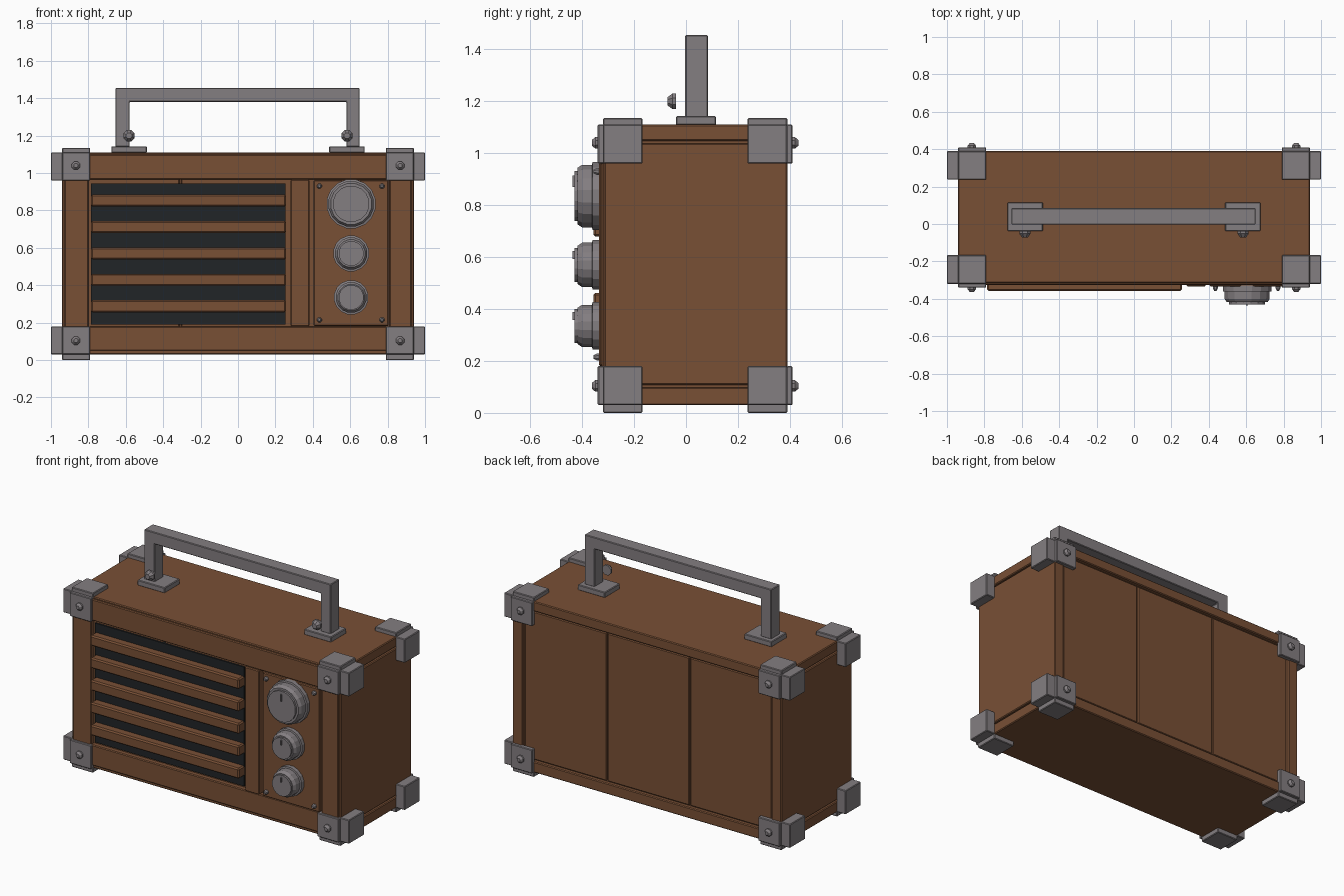
import bpy, math
from mathutils import Vector

cube = bpy.data.objects.get("Cube")
if cube:
    bpy.data.objects.remove(cube, do_unlink=True)


def material(name, colour):
    m = bpy.data.materials.new(name)
    m.use_nodes = True
    m.diffuse_color = (*colour, 1)
    bsdf = next(n for n in m.node_tree.nodes if n.type == 'BSDF_PRINCIPLED')
    bsdf.inputs["Base Color"].default_value = (*colour, 1)
    return m


WOOD = material("brown wood", (0.19, 0.08, 0.036))
METAL = material("grey metal", (0.23, 0.21, 0.22))
DARK = material("black grille", (0.015, 0.018, 0.02))


def build(name, verts, faces, mat, bevel=0.0):
    mesh = bpy.data.meshes.new(name)
    mesh.from_pydata(verts, [], faces)
    mesh.materials.append(mat)
    ob = bpy.data.objects.new(name, mesh)
    bpy.context.collection.objects.link(ob)
    if bevel:
        mod = ob.modifiers.new("edge", 'BEVEL')
        mod.width, mod.segments = bevel, 1
    return ob


def box(name, xs, ys, zs, mat=WOOD, bevel=0.005):
    """Box given by its extents on each axis."""
    xs, ys, zs = sorted(xs), sorted(ys), sorted(zs)
    verts = [(x, y, z) for x in xs for y in ys for z in zs]
    faces = [(0, 1, 3, 2), (4, 6, 7, 5), (0, 4, 5, 1),
             (2, 3, 7, 6), (0, 2, 6, 4), (1, 5, 7, 3)]
    return build(name, verts, faces, mat, bevel)


def lathe(name, x, z, profile, sides=16, facing=-1, mat=METAL):
    """Turned part about the y axis; profile is (radius, y), facing -1 for front."""
    verts, faces = [], []
    for r, y in profile:
        for i in range(sides):
            a = 2 * math.pi * (i + 0.5) / sides
            verts.append((x + r * math.cos(a), y, z + r * math.sin(a)))
    for k in range(len(profile) - 1):
        for i in range(sides):
            j = (i + 1) % sides
            f = (k * sides + i, k * sides + j, (k + 1) * sides + j, (k + 1) * sides + i)
            faces.append(f if facing < 0 else f[::-1])
    last = (len(profile) - 1) * sides
    ends = [tuple(range(sides))[::-1], tuple(range(last, last + sides))]
    faces += ends if facing < 0 else [e[::-1] for e in ends]
    return build(name, verts, faces, mat)


def screw(name, x, z, y, r, height, facing=-1):
    """Domed screw head standing on the plane y."""
    lathe(name, x, z, [(r, y), (r, y + facing * height * 0.4),
                       (r * 0.5, y + facing * height)], 8, facing)


FRONT, BACK = -0.32, 0.39

# Case core and boards
box("case_core", (-0.92, 0.92), (-0.28, 0.365), (0.06, 1.08), WOOD, 0)
box("top_board", (-0.94, 0.94), (FRONT + 0.005, BACK), (1.048, 1.11))
box("bottom_board", (-0.94, 0.94), (FRONT + 0.005, BACK), (0.03, 0.098))
for side, s in (("left", 1), ("right", -1)):
    box(side + "_side_panel", (s * 0.90, s * 0.94), (FRONT + 0.005, BACK), (0.108, 1.038))
    box(side + "_front_post", (s * 0.928, s * (0.81 if s > 0 else 0.80)),
        (FRONT - 0.005, -0.28), (0.10, 1.045))
    box(side + "_back_post", (s * 0.925, s * 0.87), (0.36, BACK), (0.10, 1.045))

# Planks behind the front trim and across the back
for i in range(3):
    x = -0.92 + i * 0.615
    box(f"front_plank_{i}", (x, x + 0.607), (-0.295, -0.26), (0.1, 1.045))
    x = -0.865 + i * 0.578
    box(f"back_plank_{i}", (x, x + 0.572), (0.35, 0.378), (0.105, 1.04))

# Front rails, divider and control panel
box("front_top_rail", (-0.93, 0.93), (FRONT - 0.006, -0.28), (0.965, 1.10))
box("front_bottom_rail", (-0.93, 0.93), (FRONT - 0.006, -0.28), (0.05, 0.18))
box("divider_strip", (0.282, 0.382), (-0.335, -0.28), (0.18, 0.965))
box("control_panel", (0.405, 0.805), (-0.335, -0.28), (0.182, 0.963))

# Grille with horizontal slats
box("grille_backing", (-0.785, 0.255), (-0.305, -0.28), (0.19, 0.943), DARK, 0)
for i in range(5):
    z = 0.287 + i * 0.1415
    box(f"grille_slat_{i}", (-0.785, 0.256), (-0.357, -0.295), (z - 0.033, z + 0.033), WOOD, 0.008)

# Knobs with pointer marks
for name, z, r, cap in (("volume", 0.835, 0.133, 0.098), ("tone", 0.57, 0.097, 0.067),
                        ("tuning", 0.335, 0.093, 0.067)):
    b = r - 0.01
    lathe(name + "_knob", 0.605, z,
          [(r, -0.33), (r, -0.36), (b, -0.362), (b, -0.40), (b - 0.012, -0.418),
           (cap, -0.418), (cap, -0.43)])
    box(name + "_pointer", (0.602, 0.608), (-0.438, -0.425),
        (z + cap * 0.35, z + cap * 0.8), METAL, 0)

# Panel screws
for x in (0.435, 0.77):
    for z in (0.215, 0.93):
        screw("panel_screw", x, z, -0.335, 0.014, 0.022)

# Corner guards: side, top or bottom, and front or back plates, each with a screw
for s in (-1, 1):
    for upper in (0, 1):
        z = (0.96, 1.11) if upper else (0.03, 0.18)
        cap_z = (1.105, 1.135) if upper else (0.0, 0.035)
        for f in (-1, 1):
            face = FRONT if f < 0 else BACK
            xs = (s * 0.79, s * 0.94)
            ys = (face, face - f * 0.153)
            box("corner_side_plate", (s * 0.935, s * 1.0), ys, z, METAL, 0.004)
            box("corner_cap_plate", xs, ys, cap_z, METAL, 0.004)
            box("corner_face_plate", xs, (face - f * 0.01, face + f * 0.02), z, METAL, 0.004)
            screw("corner_screw", s * 0.867, 1.04 if upper else 0.104,
                  face + f * 0.02, 0.024, 0.023, f)

# Carrying handle: one square arch profile pushed back in depth
outline = [(-0.655, 1.14), (-0.58, 1.14), (-0.58, 1.38), (0.58, 1.38),
           (0.58, 1.14), (0.65, 1.14), (0.65, 1.455), (-0.655, 1.455)]
n = len(outline)
verts = [(x, y, z) for y in (-0.003, 0.085) for x, z in outline]
faces = [(i, i + n, (i + 1) % n + n, (i + 1) % n) for i in range(n)]
faces += [tuple(range(n)), tuple(range(n, 2 * n))[::-1]]
build("handle", verts, faces, METAL, 0.004)
for s in (-1, 1):
    box("handle_foot", (s * 0.487, s * 0.677), (-0.038, 0.115), (1.108, 1.143), METAL, 0.004)
    screw("handle_screw", s * 0.583, 1.2, -0.038, 0.033, 0.034)
